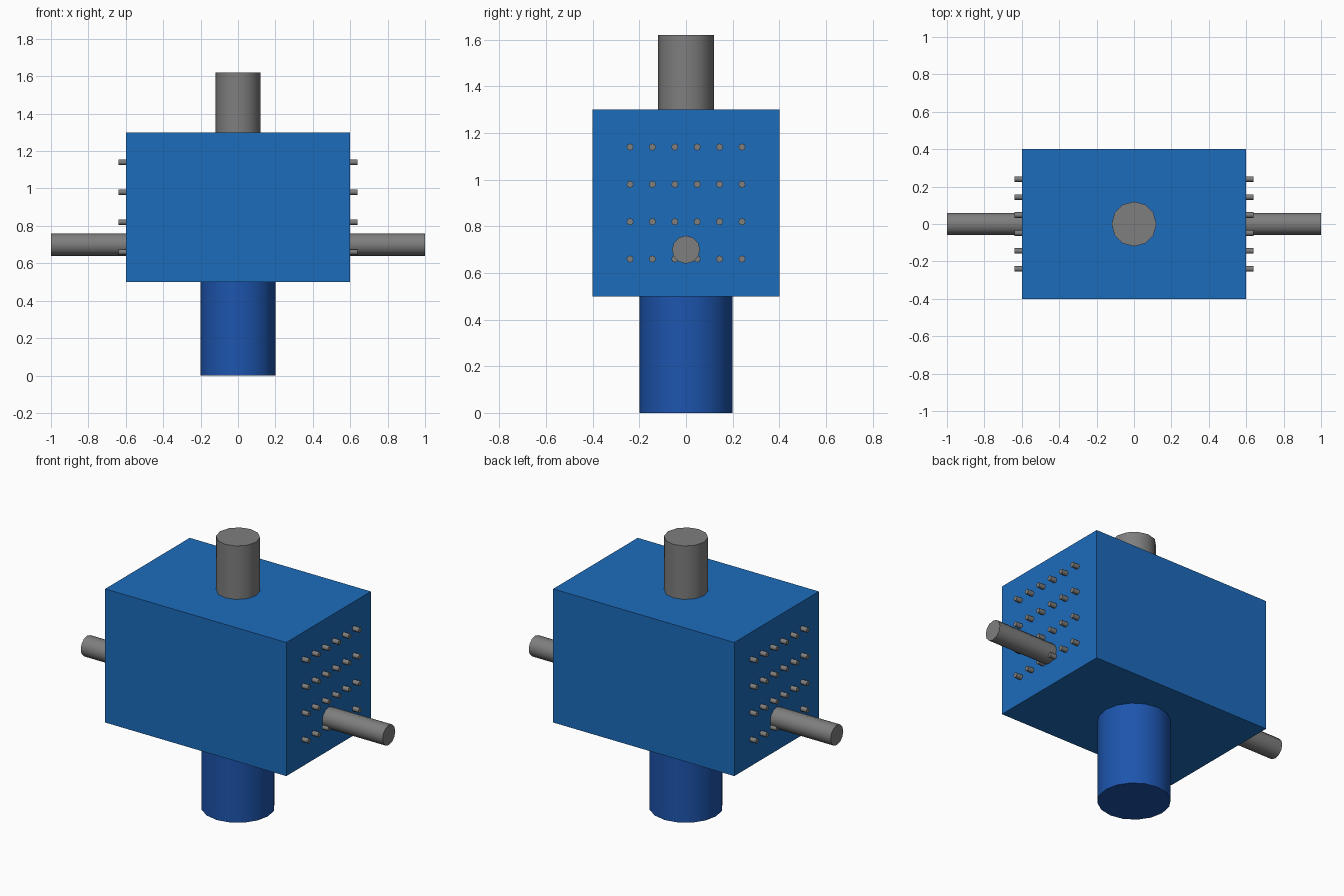
import bpy, bmesh
from math import radians
from mathutils import Matrix, Vector

if "Cube" in bpy.data.objects:
    bpy.data.objects.remove(bpy.data.objects["Cube"])


def material(name, color):
    mat = bpy.data.materials.new(name)
    mat.diffuse_color = (*color, 1)
    mat.use_nodes = True
    mat.node_tree.nodes["Principled BSDF"].inputs["Base Color"].default_value = mat.diffuse_color
    return mat


def finish(name, bm, mat, smooth=True):
    mesh = bpy.data.meshes.new(name)
    bm.to_mesh(mesh)
    bm.free()
    ob = bpy.data.objects.new(name, mesh)
    bpy.context.collection.objects.link(ob)
    mesh.materials.append(mat)
    if smooth:
        bpy.ops.object.select_all(action='DESELECT')
        ob.select_set(True)
        bpy.context.view_layer.objects.active = ob
        bpy.ops.object.shade_smooth_by_angle(angle=radians(50))
    return ob


def add_cylinder(bm, start, end, radius, sides):
    a, b = Vector(start), Vector(end)
    axis = b - a
    turn = Matrix.Rotation(radians(90), 4, 'Y') if axis.x else Matrix()
    bmesh.ops.create_cone(bm, cap_ends=True, segments=sides,
                          radius1=radius, radius2=radius, depth=axis.length,
                          matrix=Matrix.Translation((a + b) / 2) @ turn)


def cylinder(name, start, end, radius, mat, sides=12):
    bm = bmesh.new()
    add_cylinder(bm, start, end, radius, sides)
    return finish(name, bm, mat)


body_blue = material("body_blue", (0.012, 0.15, 0.5))
base_blue = material("base_blue", (0.012, 0.09, 0.42))
dark_grey = material("dark_grey", (0.21, 0.21, 0.21))

# Box-shaped body
bm = bmesh.new()
bmesh.ops.create_cube(bm, size=1, matrix=Matrix.Translation((0, 0, 0.9)) @ Matrix.Diagonal((1.2, 0.8, 0.8, 1)))
finish("body", bm, body_blue, smooth=False)

# Base column and top post
cylinder("base_column", (0, 0, 0), (0, 0, 0.5), 0.2, base_blue, 16)
cylinder("top_post", (0, 0, 1.3), (0, 0, 1.62), 0.12, dark_grey)

for side, s in (("left", -1), ("right", 1)):
    # Side shaft
    cylinder(side + "_shaft", (0.6 * s, 0, 0.7), (s, 0, 0.7), 0.06, dark_grey)

    # Grid of small pins on each end face
    bm = bmesh.new()
    for row in range(4):
        for col in range(6):
            y, z = -0.24 + col * 0.096, 0.66 + row * 0.16
            add_cylinder(bm, (0.56 * s, y, z), (0.64 * s, y, z), 0.015, 8)
    finish(side + "_pins", bm, dark_grey)
